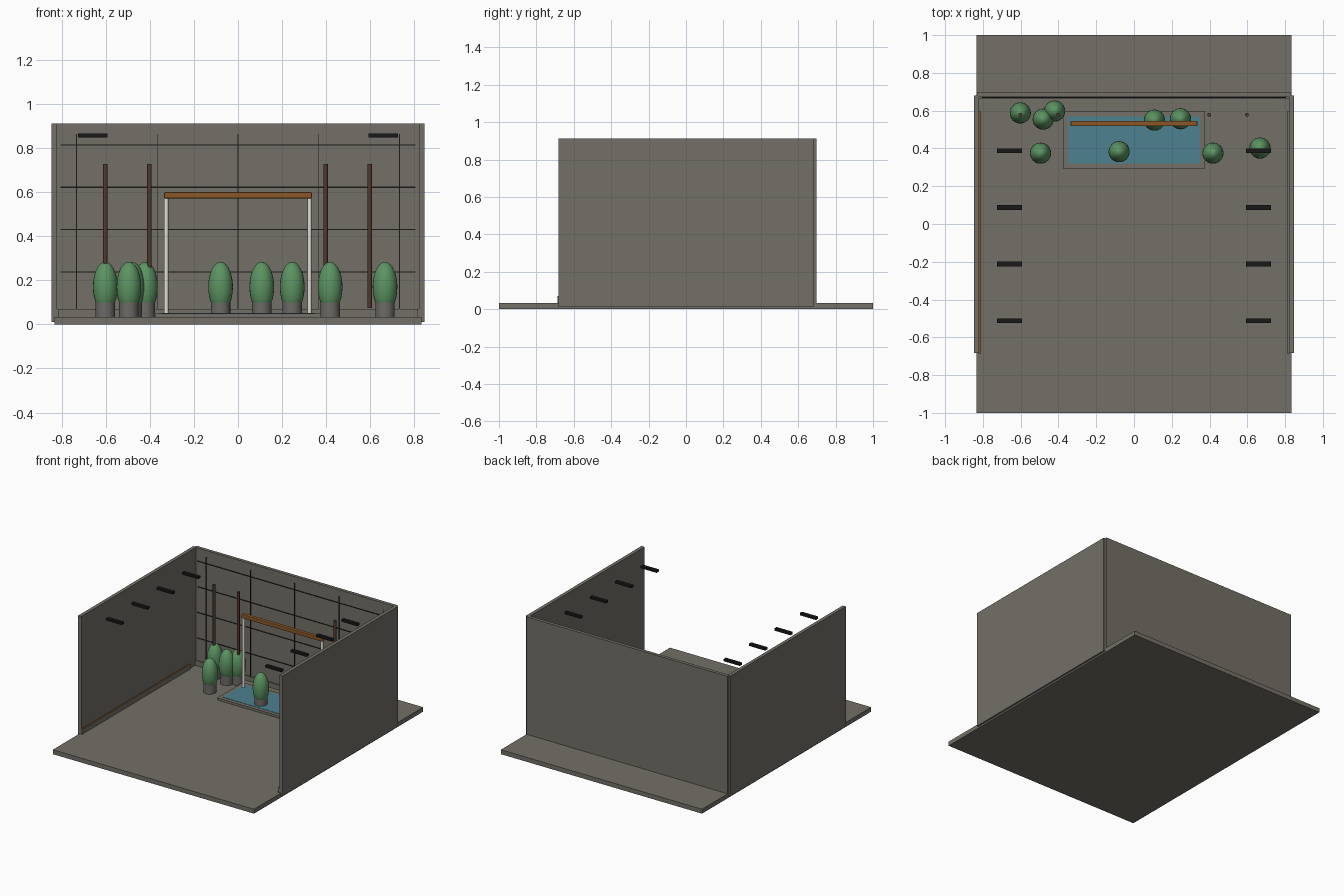
import bpy, math

if "Cube" in bpy.data.objects:
    bpy.data.objects.remove(bpy.data.objects["Cube"])


def mat(name, rgb):
    m = bpy.data.materials.new(name)
    m.diffuse_color = (*[(c / 255) ** 2.2 for c in rgb], 1)
    m.use_nodes = True
    m.node_tree.nodes["Principled BSDF"].inputs["Base Color"].default_value = m.diffuse_color
    return m


CONCRETE = mat("warm grey concrete", (115, 111, 103))
BLACK = mat("black metal", (30, 30, 30))
WATER = mat("teal water", (78, 128, 142))
WHITE = mat("off white", (225, 223, 215))
WOOD = mat("brown wood", (136, 88, 44))
TRUNK = mat("dark brown", (82, 60, 50))
GREEN = mat("leaf green", (92, 146, 98))
POT = mat("pot grey", (108, 106, 101))


def finish(name, m):
    o = bpy.context.object
    o.name = name
    o.data.materials.append(m)
    return o


def box(name, m, x, y, z):
    """Box from (min, max) ranges."""
    bpy.ops.mesh.primitive_cube_add(size=1, location=[sum(r) / 2 for r in (x, y, z)])
    o = finish(name, m)
    o.scale = [r[1] - r[0] for r in (x, y, z)]
    bpy.ops.object.transform_apply(location=False, rotation=False, scale=True)
    return o


def cyl(name, m, x, y, r, z0, z1, n=16):
    bpy.ops.mesh.primitive_cylinder_add(vertices=n, radius=r, depth=z1 - z0,
                                        location=(x, y, (z0 + z1) / 2))
    o = finish(name, m)
    bpy.ops.object.shade_smooth_by_angle(angle=math.radians(40))
    return o


# floor slab and walls
box("floor", CONCRETE, (-.833, .833), (-1, 1), (0, .033))
box("back_wall", CONCRETE, (-.832, .832), (.672, .697), (.012, .912))
for s, side in ((-1, "left"), (1, "right")):
    box(side + "_wall", CONCRETE, sorted((s * .82, s * .846)), (-.682, .681), (.012, .912))
    box(side + "_skirting", CONCRETE, sorted((s * .811, s * .822)), (-.686, .595), (.03, .07))
box("back_skirting", CONCRETE, (-.82, .82), (.664, .674), (.03, .07))
box("left_skirting_cap", WOOD, (-.82, -.811), (-.684, .595), (.068, .071))

# panel joints on the back wall
for z in (.238, .43, .622, .814):
    box("wall_joint_horizontal", BLACK, (-.806, .806), (.668, .673), (z - .0025, z + .0025))
for i in range(-2, 3):
    x = i * .3665
    box("wall_joint_vertical", BLACK, (x - .002, x + .002), (.668, .673), (.07, .864))

# ceiling light bars
for s in (-1, 1):
    for i in range(4):
        y = .388 - .3 * i
        box("light_bar", BLACK, sorted((s * .593, s * .726)), (y - .013, y + .013), (.848, .865))

# pond with coping
for y in ((.293, .32), (.57, .597)):
    box("pond_coping", CONCRETE, (-.376, .376), y, (.03, .05))
for x in ((-.376, -.349), (.349, .376)):
    box("pond_coping", CONCRETE, x, (.32, .57), (.03, .05))
box("pond_water", WATER, (-.349, .349), (.32, .57), (.03, .052))

# gate over the pond
for x in (-.326, .324):
    cyl("gate_post", WHITE, x, .532, .01, .05, .575)
beam = box("gate_beam", WOOD, (-.335, .335), (.518, .546), (.572, .6))
bev = beam.modifiers.new("bevel", "BEVEL")
bev.width = .004
bev.segments = 2

# slim poles
for x in (-.602, -.402, .398, .598):
    cyl("pole", TRUNK, x, .578, .01, .075, .728, 12)

# potted plants
for x, y in ((-.602, .588), (-.481, .555), (-.42, .598), (-.495, .375), (-.079, .383),
             (.108, .55), (.246, .557), (.418, .375), (.667, .402)):
    cyl("plant_pot", POT, x, y, .044, .033, .11, 24)
    bpy.ops.mesh.primitive_uv_sphere_add(segments=24, ring_count=14, radius=1,
                                         location=(x, y, .17))
    leaf = finish("foliage", GREEN)
    leaf.scale = (.056, .056, .114)
    bpy.ops.object.transform_apply(location=False, rotation=False, scale=True)
    bpy.ops.object.shade_smooth()
